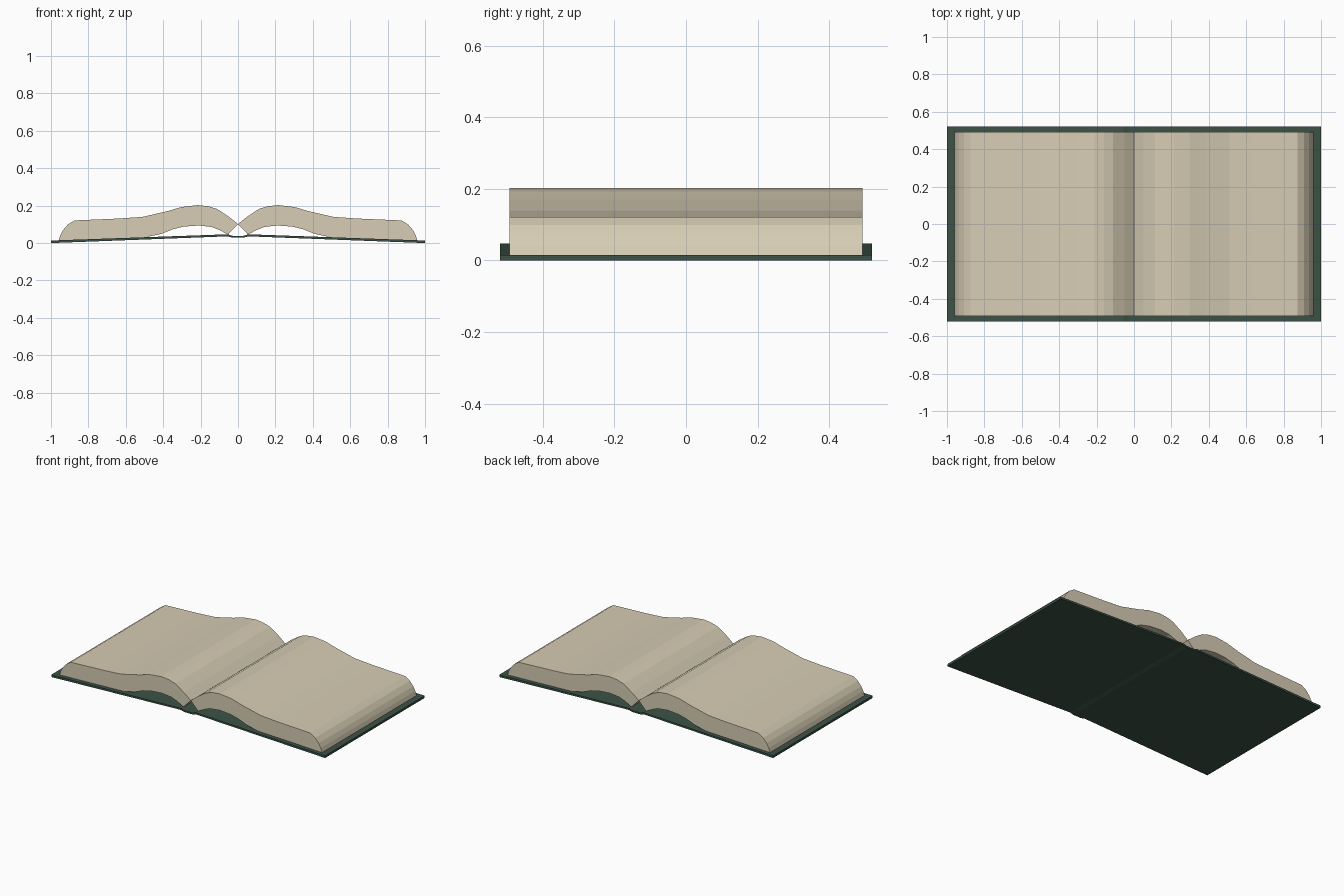
import bpy, bmesh

if "Cube" in bpy.data.objects:
    bpy.data.objects.remove(bpy.data.objects["Cube"])


def material(name, rgb):
    m = bpy.data.materials.new(name)
    m.diffuse_color = (*rgb, 1)
    m.use_nodes = True
    m.node_tree.nodes["Principled BSDF"].inputs["Base Color"].default_value = m.diffuse_color
    return m


paper = material("cream paper", (0.68, 0.61, 0.46))
green = material("dark green cover", (0.045, 0.085, 0.062))


def extrude_profile(name, points, depth, mat):
    """Extrude a closed x-z outline along y, centred on y = 0."""
    bm = bmesh.new()
    face = bm.faces.new([bm.verts.new((x, -depth / 2, z)) for x, z in points])
    side = bmesh.ops.extrude_face_region(bm, geom=[face])
    moved = [v for v in side["geom"] if isinstance(v, bmesh.types.BMVert)]
    bmesh.ops.translate(bm, verts=moved, vec=(0, depth, 0))
    bmesh.ops.recalc_face_normals(bm, faces=bm.faces)
    mesh = bpy.data.meshes.new(name)
    bm.to_mesh(mesh)
    bm.free()
    mesh.materials.append(mat)
    obj = bpy.data.objects.new(name, mesh)
    bpy.context.collection.objects.link(obj)
    return obj


# Page stack: top curve, rounded fore-edge, then arched underside
page_top = [(0, 0.102), (0.05, 0.142), (0.113, 0.183), (0.16, 0.197),
            (0.215, 0.203), (0.30, 0.193), (0.38, 0.17), (0.51, 0.14),
            (0.64, 0.131), (0.875, 0.121)]
fore_edge = [(0.91, 0.099), (0.935, 0.07), (0.95, 0.042), (0.96, 0.012)]
page_under = [(0.5, 0.03), (0.41, 0.049), (0.35, 0.073), (0.29, 0.088),
              (0.21, 0.094), (0.14, 0.086), (0.10, 0.07), (0.053, 0.046)]
pages = page_top + fore_edge + page_under
for side, sign in (("left", -1), ("right", 1)):
    extrude_profile(side + "_pages", [(sign * x, z) for x, z in pages],
                    0.986, paper)

# Cover: two sloping boards joined by a slightly dropped spine
half_top = [(0.03, 0.039), (0.055, 0.047), (0.96, 0.015), (1.0, 0.015)]
half_under = [(1.0, 0.0), (0.055, 0.036), (0.03, 0.029)]
half = half_top + half_under
extrude_profile("cover", half + [(-x, z) for x, z in reversed(half)],
                1.04, green)
